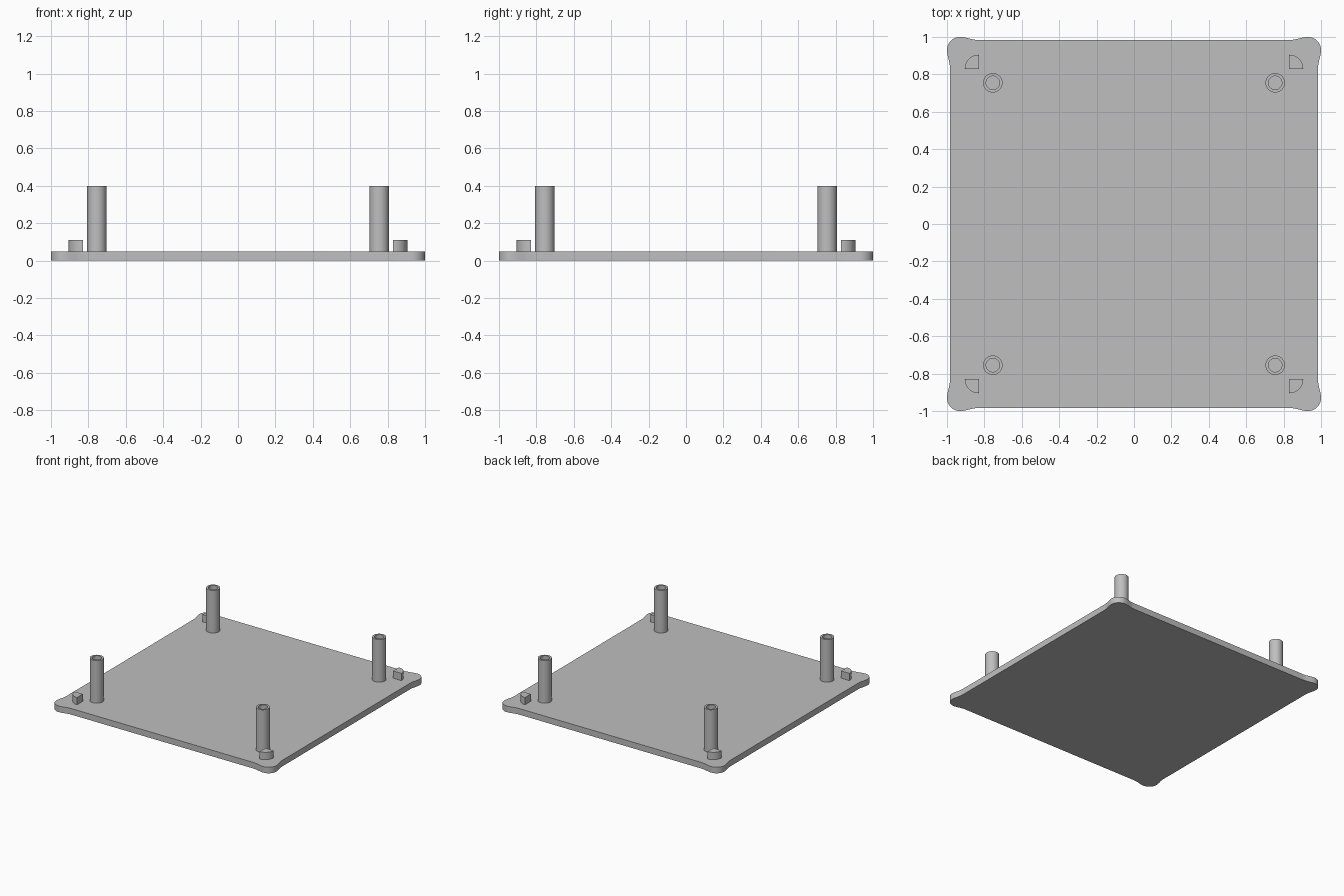
import bpy
import bmesh
from math import sin, cos, pi, radians

cube = bpy.data.objects.get("Cube")
if cube:
    bpy.data.objects.remove(cube, do_unlink=True)

grey = bpy.data.materials.new("light grey plastic")
grey.use_nodes = True
grey.diffuse_color = (0.52, 0.52, 0.52, 1)
grey.node_tree.nodes["Principled BSDF"].inputs["Base Color"].default_value = grey.diffuse_color

BASE = 0.05
QUADRANTS = {"back_left": (1, 1), "back_right": (-1, 1),
             "front_right": (-1, -1), "front_left": (1, -1)}


def finish(name, bm):
    """Turn a bmesh into a shaded, coloured object."""
    bmesh.ops.recalc_face_normals(bm, faces=bm.faces)
    mesh = bpy.data.meshes.new(name)
    bm.to_mesh(mesh)
    bm.free()
    mesh.materials.append(grey)
    obj = bpy.data.objects.new(name, mesh)
    bpy.context.collection.objects.link(obj)
    bpy.ops.object.select_all(action="DESELECT")
    obj.select_set(True)
    bpy.context.view_layer.objects.active = obj
    bpy.ops.object.shade_smooth_by_angle(angle=radians(30))
    return obj


def prism(name, outline, z0, z1):
    """Extrude a flat outline between two heights."""
    bm = bmesh.new()
    face = bm.faces.new([bm.verts.new((x, y, z0)) for x, y in outline])
    top = bmesh.ops.extrude_face_region(bm, geom=[face])["geom"]
    for v in top:
        if isinstance(v, bmesh.types.BMVert):
            v.co.z = z1
    return finish(name, bm)


def arc(cx, cy, r, steps):
    return [(cx + r * cos(pi / 2 * i / steps), cy + r * sin(pi / 2 * i / steps))
            for i in range(steps + 1)]


# Base plate: straight sides that flare smoothly into rounded corners
EDGE, FLARE, R = 0.983, 0.83, 0.07
flare = []
for i in range(8):
    t = i / 8
    flare.append((EDGE + (1 - EDGE) * t * t * (3 - 2 * t), FLARE + (1 - R - FLARE) * t))
corner = flare + arc(1 - R, 1 - R, R, 12) + [(y, x) for x, y in reversed(flare)]
outline = []
for sx, sy in QUADRANTS.values():
    points = corner if sx * sy > 0 else corner[::-1]
    outline += [(sx * x, sy * y) for x, y in points]
prism("base_plate", outline, 0, BASE)


# Hollow screw posts
def post(name, x, y, outer=0.052, inner=0.036, height=0.4, sides=40):
    bm = bmesh.new()
    rings = []
    for r, z in ((outer, BASE), (outer, height), (inner, height), (inner, BASE)):
        rings.append([bm.verts.new((x + r * cos(2 * pi * i / sides),
                                    y + r * sin(2 * pi * i / sides), z))
                      for i in range(sides)])
    for k in range(4):
        a, b = rings[k], rings[(k + 1) % 4]
        for i in range(sides):
            j = (i + 1) % sides
            bm.faces.new((a[i], a[j], b[j], b[i]))
    finish(name, bm)


# Quarter-round locating pegs sit outside each post
peg = [(0.83, 0.83)] + arc(0.83, 0.83, 0.075, 10)
for label, (sx, sy) in QUADRANTS.items():
    post("post_" + label, sx * 0.755, sy * 0.755)
    prism("locating_peg_" + label, [(sx * x, sy * y) for x, y in peg], BASE, 0.11)
